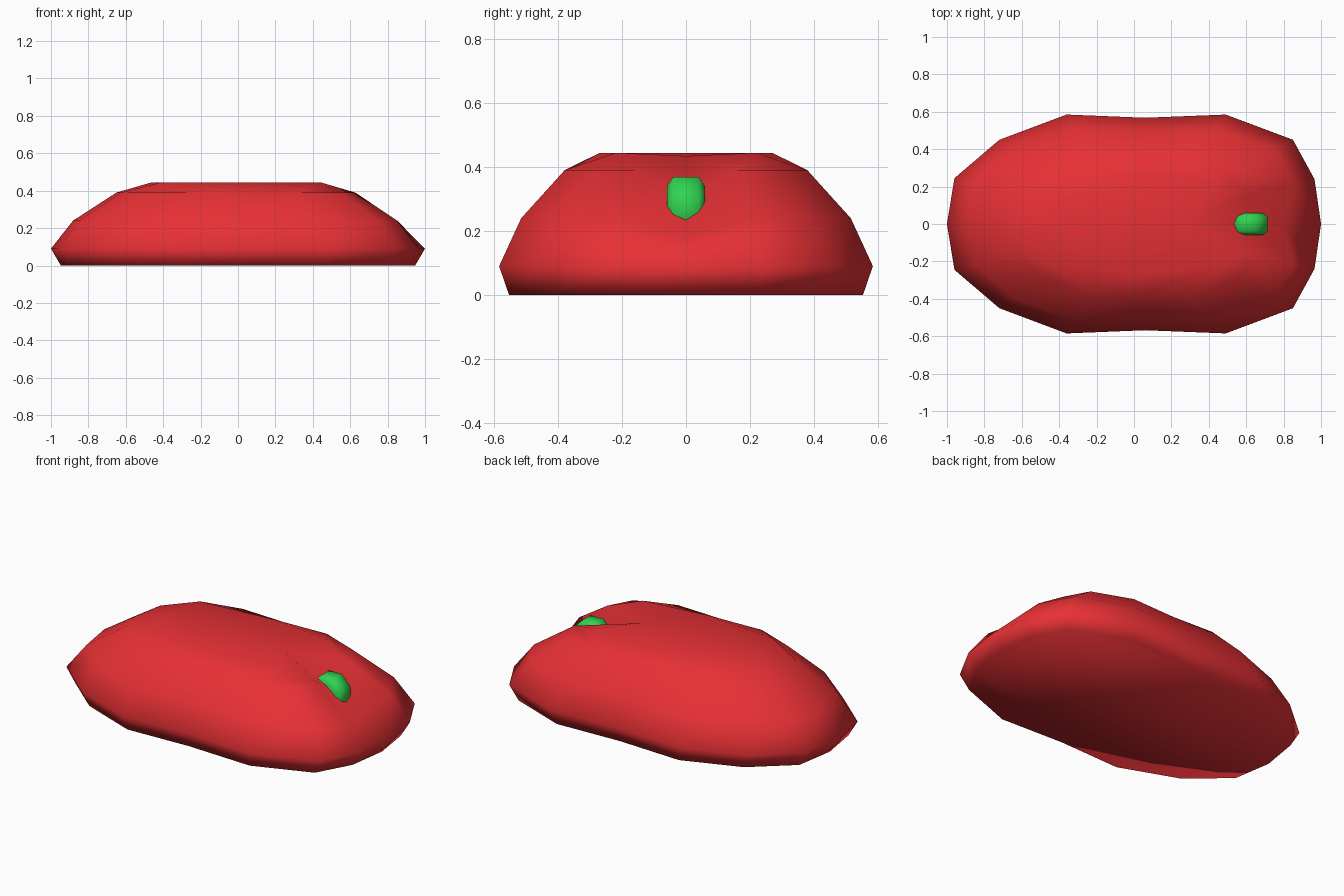
import bpy, bmesh, math

if "Cube" in bpy.data.objects:
    bpy.data.objects.remove(bpy.data.objects["Cube"])


def material(name, rgb):
    m = bpy.data.materials.new(name)
    m.diffuse_color = (*rgb, 1)
    m.use_nodes = True
    m.node_tree.nodes["Principled BSDF"].inputs["Base Color"].default_value = m.diffuse_color
    return m


def finish(bm, name, mat):
    bmesh.ops.recalc_face_normals(bm, faces=bm.faces)
    for f in bm.faces:
        f.smooth = True
    me = bpy.data.meshes.new(name)
    bm.to_mesh(me)
    bm.free()
    me.materials.append(mat)
    ob = bpy.data.objects.new(name, me)
    bpy.context.collection.objects.link(ob)
    return ob


def mirrored(half):
    # closed loop from the half with y >= 0, both ends on the centre line
    return half + [(x, -y) for x, y in half[-2:0:-1]]


def bridge(bm, a, b):
    n = len(a)
    for i in range(n):
        bm.faces.new((a[i], a[(i + 1) % n], b[(i + 1) % n], b[i]))


# Body shell: one waisted outline, scaled at each height
outline = mirrored([(1, 0), (.965, .24), (.85, .45), (.49, .585), (.06, .568),
                    (-.36, .585), (-.72, .45), (-.96, .245), (-1, 0)])
levels = [(0, .947), (.09, 1), (.24, .882), (.39, .65)]
bm = bmesh.new()
rings = [[bm.verts.new((x * s, y * s, z)) for x, y in outline] for z, s in levels]

# Wheel groove: sink the centre line at the +x end
rings[2][0].co = (.80, 0, .18)
rings[3][0].co = (.62, 0, .295)
for a, b in zip(rings, rings[1:]):
    bridge(bm, a, b)
bm.faces.new(rings[0])

# Flat top: 4 x 4 grid inside the last ring
inner = [bm.verts.new((x, y, .445)) for x, y in mirrored(
    [(.29, 0), (.44, .22), (.05, .27), (-.41, .23), (-.46, 0)])]
inner[0].co.z = .435
centre = bm.verts.new((0, 0, .445))
r = rings[3]
for j in range(4):
    o = [r[(4 * j + k) % 16] for k in range(5)]
    i = [inner[(2 * j + k) % 8] for k in range(3)]
    bm.faces.new((o[1], o[2], o[3], i[1]))
    bm.faces.new((i[0], i[1], i[2], centre))
    if j == 0:      # crease beside the groove
        bm.faces.new((o[0], o[1], i[0]))
        bm.faces.new((o[1], i[1], i[0]))
    else:
        bm.faces.new((o[0], o[1], i[1], i[0]))
    if j == 3:
        bm.faces.new((o[3], o[4], i[2]))
        bm.faces.new((o[3], i[2], i[1]))
    else:
        bm.faces.new((o[3], o[4], i[2], i[1]))
finish(bm, "body", material("red", (.8, .03, .035)))

# Scroll wheel: eight-sided with bevelled rims
bm = bmesh.new()
loops = []
for y, rad in [(-.06, .075), (-.04, .108), (.04, .108), (.06, .075)]:
    loops.append([bm.verts.new((rad * math.cos(a), y, rad * math.sin(a)))
                  for a in [math.pi / 4 * (k + .5) for k in range(8)]])
for a, b in zip(loops, loops[1:]):
    bridge(bm, a, b)
bm.faces.new(loops[0])
bm.faces.new(loops[-1])
wheel = finish(bm, "scroll_wheel", material("green", (.03, .65, .08)))
wheel.location = (.615, 0, .27)
